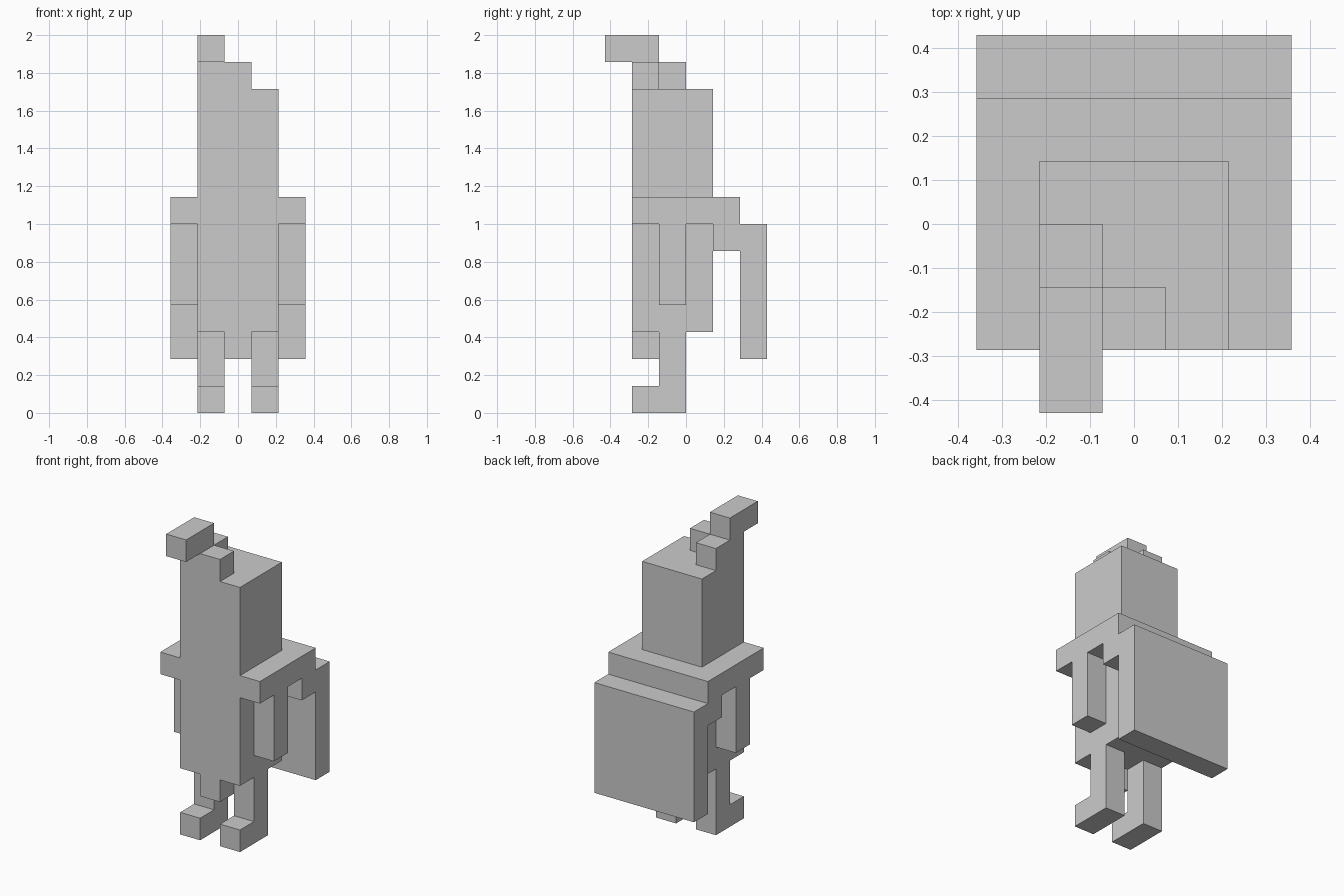
import bpy, bmesh
from mathutils import Vector

if "Cube" in bpy.data.objects:
    bpy.data.objects.remove(bpy.data.objects["Cube"])

U = 2 / 14  # one block


def block(name, *boxes):
    """One object from boxes given as (x0, x1, y0, y1, z0, z1) in block units."""
    bm = bmesh.new()
    for x0, x1, y0, y1, z0, z1 in boxes:
        lo, hi = Vector((x0, y0, z0)) * U, Vector((x1, y1, z1)) * U
        verts = bmesh.ops.create_cube(bm, size=1)["verts"]
        bmesh.ops.scale(bm, vec=hi - lo, verts=verts)
        bmesh.ops.translate(bm, vec=(lo + hi) / 2, verts=verts)
    mesh = bpy.data.meshes.new(name)
    bm.to_mesh(mesh)
    bm.free()
    obj = bpy.data.objects.new(name, mesh)
    bpy.context.collection.objects.link(obj)
    return obj


def mirrored(name, *boxes):
    """Left and right copies of a part described on the +x side."""
    block(name + "_right", *boxes)
    block(name + "_left", *[(-b[1], -b[0], *b[2:]) for b in boxes])


# Legs with feet pointing forward, and hanging arms
mirrored("leg", (0.5, 1.5, -1, 0, 0, 3))
mirrored("foot", (0.5, 1.5, -2, -1, 0, 1))
mirrored("arm", (1.5, 2.5, -1, 0, 4, 7))

# Torso with the front flap, shoulders and head
block("torso", (-1.5, 1.5, -2, 1, 3, 7))
block("front_flap", (-0.5, 0.5, -2, -1, 2, 3))
block("shoulders", (-2.5, 2.5, -2, 2, 7, 8))
block("head", (-1.5, 1.5, -2, 1, 8, 12))

# Cape hanging clear of the back
block("cape_mount", (-2.5, 2.5, 1, 2, 6, 7))
block("cape", (-2.5, 2.5, 2, 3, 2, 7))

# Crest: L-shaped base and a forward-jutting tip
block("crest_base", (-1.5, 0.5, -2, -1, 12, 13), (-1.5, -0.5, -1, 0, 12, 13))
block("crest_tip", (-1.5, -0.5, -3, -1, 13, 14))
